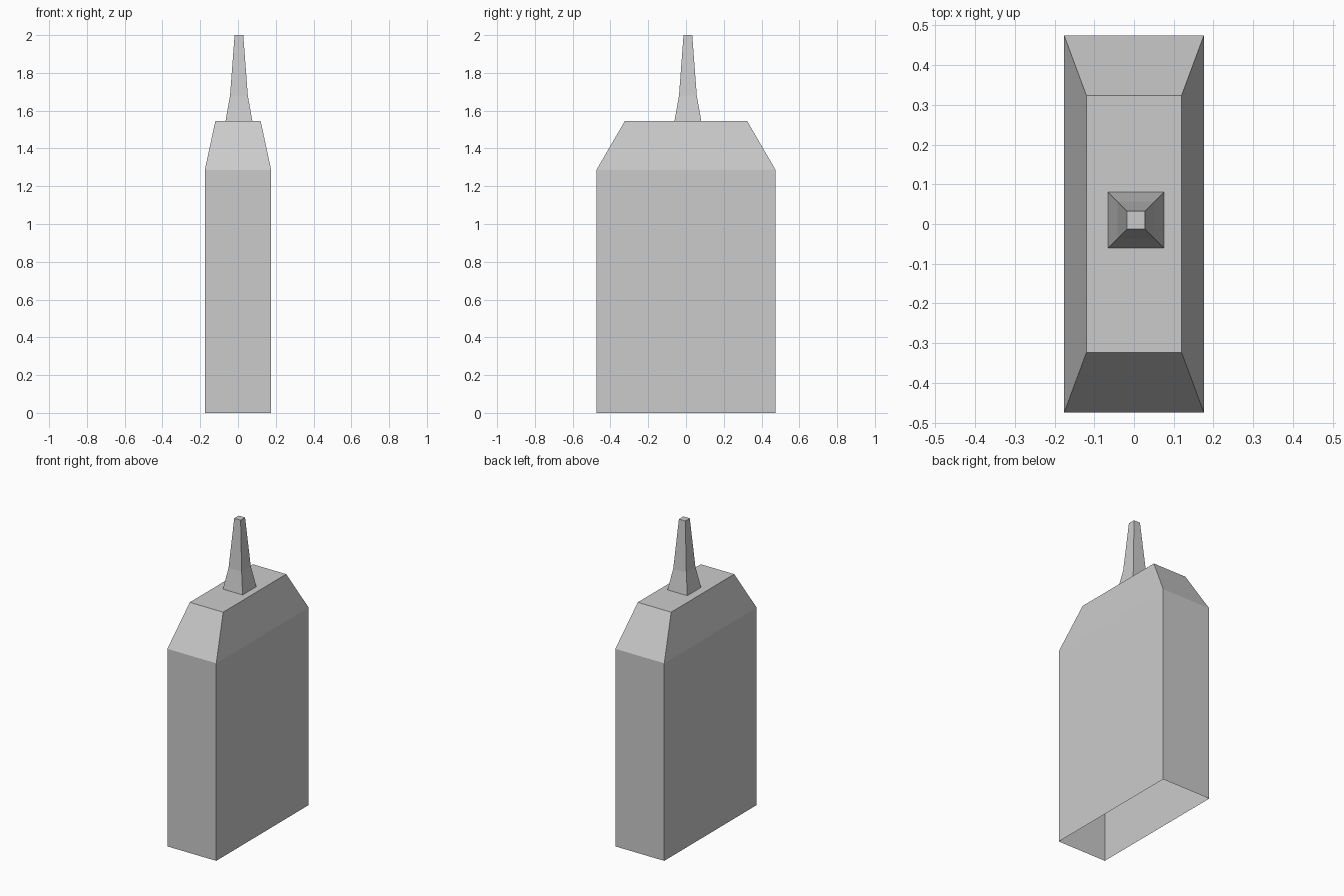
import bpy
import bmesh

cube = bpy.data.objects.get("Cube")
if cube:
    bpy.data.objects.remove(cube, do_unlink=True)

grey = bpy.data.materials.new("plain grey")
grey.use_nodes = True
colour = (0.6, 0.6, 0.6, 1)
grey.diffuse_color = colour
grey.node_tree.nodes["Principled BSDF"].inputs["Base Color"].default_value = colour


def tapered_shell(name, rings, centre=(0, 0)):
    """Stack rectangular rings (half x, half y, z), capped on top, open below."""
    bm = bmesh.new()
    cx, cy = centre
    loops = [[bm.verts.new((cx + sx * hx, cy + sy * hy, z))
              for sx, sy in ((-1, -1), (1, -1), (1, 1), (-1, 1))]
             for hx, hy, z in rings]
    for low, high in zip(loops, loops[1:]):
        for i in range(4):
            j = (i + 1) % 4
            bm.faces.new((low[i], low[j], high[j], high[i]))
    bm.faces.new(loops[-1])
    mesh = bpy.data.meshes.new(name)
    bm.to_mesh(mesh)
    bm.free()
    mesh.materials.append(grey)
    obj = bpy.data.objects.new(name, mesh)
    bpy.context.collection.objects.link(obj)
    return obj


# Slab tower with sloping shoulders, hollow underneath
tapered_shell("tower_body", [(0.176, 0.475, 0), (0.176, 0.475, 1.285),
                             (0.12, 0.324, 1.545)])

# Slender square spire, set very slightly off centre
tapered_shell("spire", [(0.071, 0.071, 1.545), (0.047, 0.047, 1.68),
                        (0.023, 0.023, 2)], centre=(0.005, 0.01))
